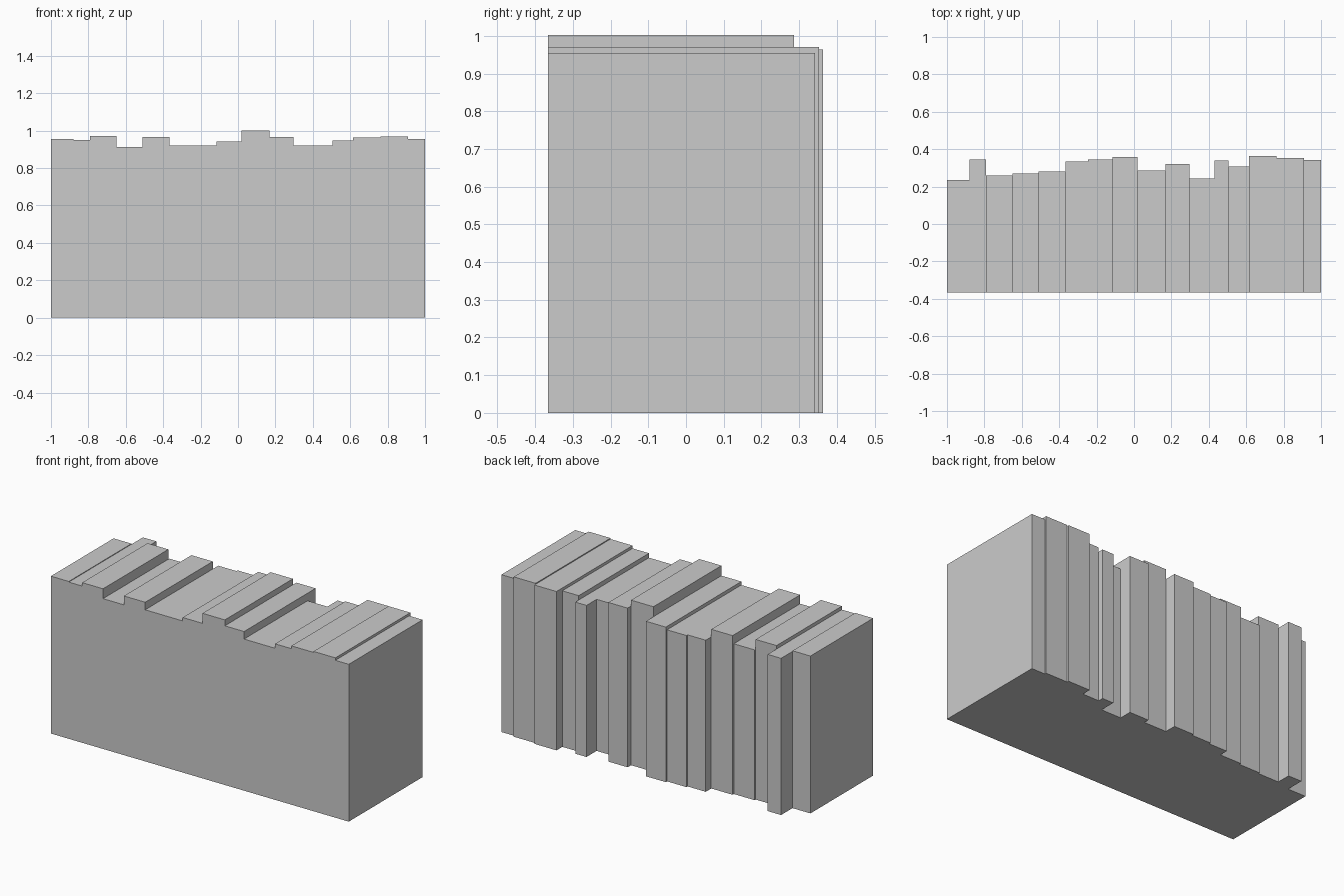
import bpy

FRONT = -0.366  # all spines are flush along the front

# Each book: right edge x, back edge y, height
books = [
    (-0.88, 0.235, 0.955), (-0.79, 0.345, 0.951), (-0.65, 0.26, 0.972),
    (-0.51, 0.27, 0.912), (-0.367, 0.282, 0.966), (-0.245, 0.335, 0.92),
    (-0.115, 0.346, 0.92), (0.018, 0.358, 0.941), (0.168, 0.287, 1.002),
    (0.297, 0.32, 0.966), (0.43, 0.243, 0.92), (0.505, 0.34, 0.92),
    (0.615, 0.308, 0.947), (0.763, 0.364, 0.964), (0.91, 0.353, 0.97),
    (1.0, 0.342, 0.955),
]


def add_book(name, x0, x1, back, height):
    bpy.ops.mesh.primitive_cube_add(
        size=1, location=((x0 + x1) / 2, (FRONT + back) / 2, height / 2))
    book = bpy.context.object
    book.name = name
    book.scale = (x1 - x0, back - FRONT, height)
    bpy.ops.object.transform_apply(location=False, rotation=False, scale=True)


# Row of closed books standing side by side
left = -1.0
for i, (right, back, height) in enumerate(books, 1):
    add_book(f"book_{i:02d}", left, right, back, height)
    left = right
